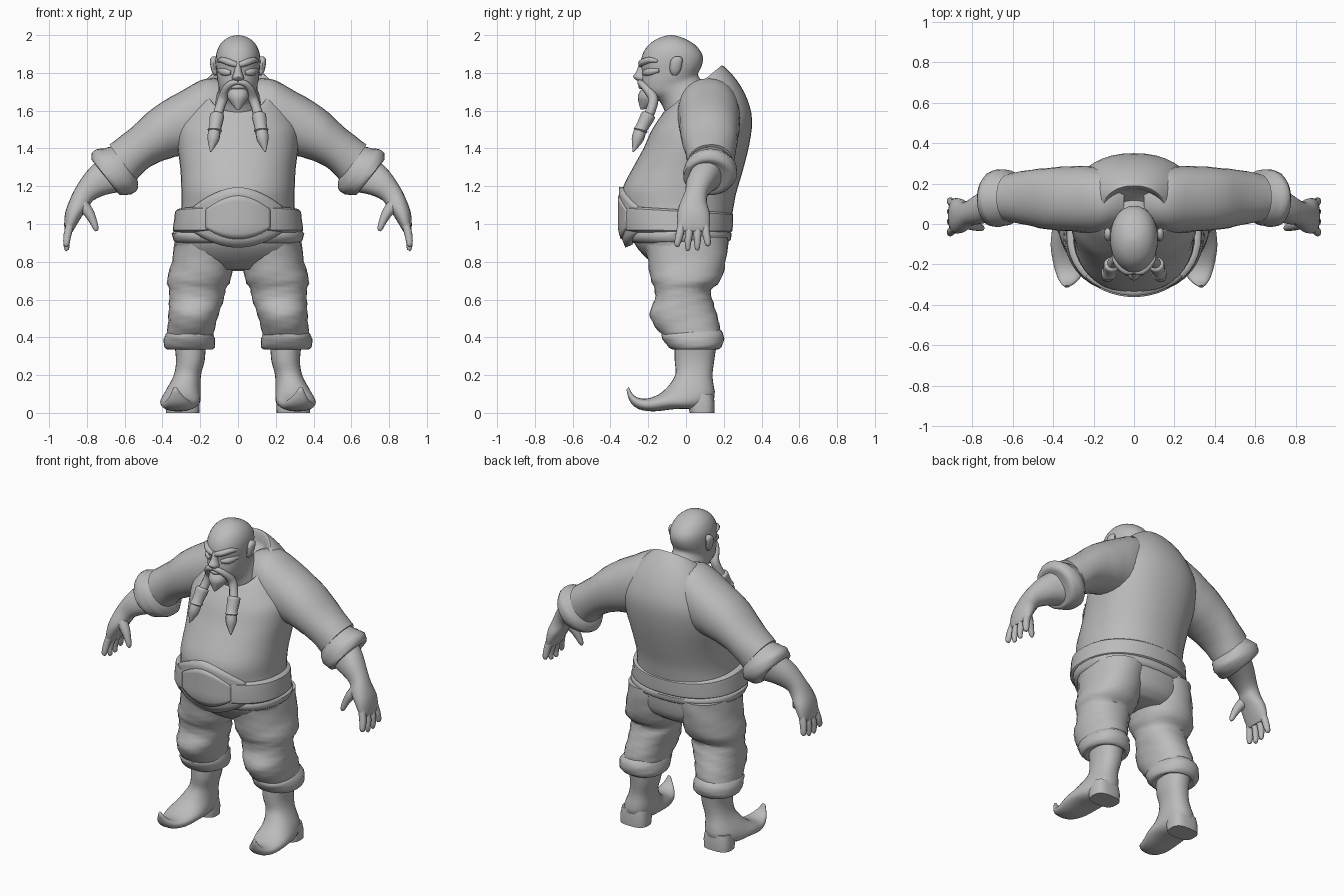
import bpy, bmesh, math
from mathutils import Vector

grey = bpy.data.materials.new("plain_grey")
grey.diffuse_color = (0.5, 0.5, 0.5, 1)


def finish(bm, name, mirror=False, angle=50):
    bmesh.ops.recalc_face_normals(bm, faces=bm.faces)
    me = bpy.data.meshes.new(name)
    bm.to_mesh(me)
    bm.free()
    ob = bpy.data.objects.new(name, me)
    bpy.context.collection.objects.link(ob)
    me.materials.append(grey)
    bpy.ops.object.select_all(action='DESELECT')
    ob.select_set(True)
    bpy.context.view_layer.objects.active = ob
    bpy.ops.object.shade_smooth_by_angle(angle=math.radians(angle))
    if mirror:
        ob.modifiers.new("Mirror", 'MIRROR')
    return ob


def smooth_rows(rows, steps):
    """Catmull-Rom interpolation between rows of numbers."""
    out = []
    n = len(rows)
    for i in range(n - 1):
        p = [rows[max(0, min(n - 1, i + k))] for k in (-1, 0, 1, 2)]
        for s in range(steps):
            t = s / steps
            out.append([0.5 * (2 * b + (c - a) * t + (2 * a - 5 * b + 4 * c - d) * t * t
                               + (3 * b - a - 3 * c + d) * t ** 3)
                        for a, b, c, d in zip(*p)])
    return out + [list(rows[-1])]


def skin(rings, name, mirror=False, angle=50):
    bm = bmesh.new()
    vs = [[bm.verts.new(p) for p in r] for r in rings]
    n = len(vs[0])
    for a, b in zip(vs, vs[1:]):
        for i in range(n):
            j = (i + 1) % n
            bm.faces.new((a[i], a[j], b[j], b[i]))
    bm.faces.new(vs[0])
    bm.faces.new(vs[-1])
    return finish(bm, name, mirror, angle)


def loft(name, rows, plane='side', mirror=False, sides=28, steps=3, power=1.0, fold=0.0, angle=50):
    """Rows: two outline points (a1, z1, a2, z2), then sideways offset and half depth."""
    rings = []
    for k, (a1, z1, a2, z2, off, half) in enumerate(smooth_rows(rows, steps)):
        ring = []
        for i in range(sides):
            t = 2 * math.pi * i / sides
            c, s = (math.copysign(abs(f) ** power, f) for f in (math.cos(t), math.sin(t)))
            m = 1 + fold * math.sin(3 * t + k * 1.3) * math.sin(k * 0.9 + t)
            a = (a1 + a2) / 2 + (a1 - a2) / 2 * c * m
            z = (z1 + z2) / 2 + (z1 - z2) / 2 * c * m
            d = off + half * s * m
            ring.append((d, a, z) if plane == 'side' else (a, d, z))
        rings.append(ring)
    return skin(rings, name, mirror, angle)


def tube(name, pts, mirror=False, sides=10, steps=3):
    """Round tube through points (x, y, z, radius)."""
    pts = smooth_rows(pts, steps)
    rings = []
    for i, p in enumerate(pts):
        d = Vector(pts[min(i + 1, len(pts) - 1)][:3]) - Vector(pts[max(i - 1, 0)][:3])
        d.normalize()
        u = d.cross(Vector((0.1, 1, 0.2))).normalized()
        v = d.cross(u)
        c = Vector(p[:3])
        rings.append([c + p[3] * (u * math.cos(2 * math.pi * k / sides)
                                  + v * math.sin(2 * math.pi * k / sides)) for k in range(sides)])
    return skin(rings, name, mirror)


# shirt body, tilting back up to an open collar
loft("shirt_body", [
    (-.27, .90, .21, .93, 0, .29), (-.32, 1.0, .235, 1.0, 0, .31),
    (-.335, 1.1, .25, 1.08, 0, .30), (-.335, 1.19, .265, 1.16, 0, .30),
    (-.28, 1.3, .30, 1.28, 0, .305), (-.225, 1.4, .335, 1.42, 0, .32),
    (-.19, 1.48, .35, 1.55, 0, .32), (-.155, 1.54, .325, 1.66, 0, .28),
    (-.13, 1.575, .27, 1.76, 0, .235), (-.12, 1.59, .2, 1.835, 0, .175),
    (-.10, 1.59, .18, 1.825, 0, .155), (-.08, 1.55, .17, 1.76, 0, .14)],
    sides=40, power=.9)

# sleeves, turned-up cuffs, forearms with palms
loft("sleeve", [
    (.05, 1.74, .12, 1.40, .12, .15), (.16, 1.772, .24, 1.37, .12, .165),
    (.30, 1.705, .33, 1.355, .125, .16), (.45, 1.615, .42, 1.325, .125, .15),
    (.57, 1.505, .49, 1.285, .13, .135), (.68, 1.42, .55, 1.22, .13, .12)],
    plane='front', mirror=True, power=.93, fold=.015)
loft("sleeve_cuff", [
    (.66, 1.41, .535, 1.24, .13, .115), (.71, 1.40, .53, 1.205, .13, .13),
    (.765, 1.39, .545, 1.165, .13, .14), (.778, 1.345, .615, 1.15, .12, .13),
    (.75, 1.32, .64, 1.17, .11, .09)],
    plane='front', mirror=True, fold=.03)
loft("forearm_and_palm", [
    (.74, 1.34, .62, 1.17, .11, .085), (.80, 1.28, .70, 1.155, .08, .078),
    (.855, 1.20, .765, 1.125, .055, .062), (.89, 1.13, .79, 1.09, .04, .072),
    (.915, 1.06, .82, 1.05, .04, .087), (.92, .99, .86, .985, .04, .085),
    (.915, .962, .875, .96, .04, .07)],
    plane='front', mirror=True, sides=20, power=.9)
for i, (y, ty, tz) in enumerate([(-.022, -.045, .885), (.02, .01, .865), (.062, .06, .868), (.1, .115, .888)]):
    tube(f"finger_{i + 1}", [(.888, y, 1.0, .022), (.902, (y + ty) / 2, .945, .021),
                             (.908, ty, .90, .017), (.906, ty, tz, .012), (.904, ty, tz - .006, .004)], True)
tube("thumb", [(.83, .01, 1.11, .035), (.79, -.005, 1.06, .028), (.765, -.015, 1.01, .02),
               (.752, -.02, .975, .014), (.75, -.02, .962, .005)], True)

# trousers: hips, baggy legs, rolled hems
loft("trouser_hips", [
    (-.29, .99, .23, 1.0, 0, .325), (-.275, .9, .225, .9, 0, .335),
    (-.21, .82, .205, .8, 0, .30), (-.13, .76, .15, .75, 0, .20)], power=.9)
loft("trouser_leg", [
    (-.22, .93, .22, .93, .17, .165), (-.2, .8, .21, .8, .187, .165),
    (-.19, .71, .185, .70, .207, .167), (-.17, .66, .135, .65, .215, .148),
    (-.165, .6, .14, .6, .22, .145), (-.19, .53, .155, .54, .233, .137),
    (-.165, .46, .175, .47, .245, .128), (-.115, .40, .18, .41, .255, .122)],
    mirror=True, power=.92, fold=.035)
loft("trouser_hem", [
    (-.115, .43, .175, .445, .253, .112), (-.13, .405, .2, .41, .257, .132),
    (-.10, .355, .195, .36, .257, .134), (-.07, .335, .17, .335, .255, .115),
    (-.05, .35, .15, .35, .255, .08)], mirror=True, power=.92, fold=.03)

# boots with curled toes and block heels
loft("boot", [
    (-.06, .38, .165, .38, .255, .085), (-.06, .28, .15, .28, .252, .076),
    (-.055, .21, .14, .19, .268, .072), (-.08, .16, .15, .08, .288, .09),
    (-.11, .125, .07, .025, .30, .102), (-.15, .095, -.06, .02, .308, .104),
    (-.21, .075, -.17, .008, .315, .085), (-.26, .083, -.25, .02, .32, .062),
    (-.287, .107, -.297, .06, .327, .035), (-.303, .138, -.315, .122, .333, .01)],
    mirror=True, power=.88)
loft("boot_heel", [(.01, .10, .145, .10, .292, .082), (.012, .04, .152, .05, .293, .09),
                   (.02, 0, .15, 0, .293, .088)], mirror=True, steps=1, power=.7, angle=35)

# belt, sash and domed buckle
loft("belt", [
    (-.315, .955, .22, .95, 0, .325), (-.345, .97, .245, .962, 0, .345),
    (-.348, 1.03, .248, 1.01, 0, .338), (-.345, 1.085, .25, 1.05, 0, .332),
    (-.325, 1.095, .235, 1.06, 0, .312)], sides=40, steps=2, power=.9, angle=35)
loft("lower_sash", [
    (-.28, .90, .205, .90, 0, .325), (-.305, .915, .235, .915, 0, .343),
    (-.31, .95, .24, .95, 0, .35), (-.29, .965, .22, .965, 0, .33)],
    sides=40, steps=2, power=.9, fold=.012)


def buckle(name, scale, lift, thick):
    bm = bmesh.new()
    nx, nz = 24, 8
    cols = []
    for i in range(nx + 1):
        f = 2 * i / nx - 1
        x = .24 * f * scale
        top = .055 + .105 * (1 - abs(f) ** 1.8)
        low = -.075 - .085 * (1 - abs(f) ** 2)
        col = []
        for j in range(nz + 1):
            dz = (low + (top - low) * j / nz) * scale
            y = -.045 - .305 * math.sqrt(1 - (x / .335) ** 2) - lift + .9 * max(0, -dz - .05) ** 1.5
            col.append(bm.verts.new((x, y, 1.035 + dz)))
        cols.append(col)
    for a, b in zip(cols, cols[1:]):
        for j in range(nz):
            bm.faces.new((a[j], b[j], b[j + 1], a[j + 1]))
    ob = finish(bm, name, angle=35)
    mod = ob.modifiers.new("Solidify", 'SOLIDIFY')
    mod.thickness = thick
    mod.offset = -1


buckle("buckle_plate", 1.0, .004, .04)
buckle("buckle_centre", .72, .011, .02)

# bald head and neck
loft("head", [
    (-.10, 1.56, .14, 1.69, 0, .135), (-.14, 1.65, .095, 1.74, 0, .108),
    (-.22, 1.68, .068, 1.78, 0, .103), (-.235, 1.74, .065, 1.80, 0, .11),
    (-.232, 1.80, .08, 1.83, 0, .115), (-.24, 1.85, .09, 1.87, 0, .118),
    (-.225, 1.91, .08, 1.91, 0, .113), (-.185, 1.96, .04, 1.955, 0, .09),
    (-.13, 1.99, -.02, 1.987, 0, .05), (-.085, 2.0, -.07, 2.0, 0, .008)], power=.95)
loft("nose", [
    (-.245, 1.86, -.2, 1.86, 0, .014), (-.262, 1.81, -.2, 1.81, 0, .02),
    (-.28, 1.778, -.2, 1.775, 0, .032), (-.255, 1.757, -.2, 1.757, 0, .026)], sides=12)
tube("brow", [(.008, -.238, 1.842, .014), (.045, -.232, 1.855, .018),
              (.085, -.192, 1.868, .016), (.105, -.15, 1.862, .006)], True)
tube("cheek", [(.035, -.222, 1.80, .012), (.07, -.195, 1.805, .022), (.1, -.14, 1.815, .012)], True)
tube("lower_lip", [(-.04, -.222, 1.722, .006), (0, -.24, 1.727, .013), (.04, -.222, 1.722, .006)])
loft("ear", [
    (-.075, 1.79, -.05, 1.785, .115, .012), (-.085, 1.81, -.03, 1.81, .124, .016),
    (-.085, 1.85, -.02, 1.85, .13, .018), (-.075, 1.875, -.02, 1.878, .13, .016),
    (-.055, 1.888, -.035, 1.888, .126, .008)], mirror=True, sides=12)

# goatee, moustache and banded braids
loft("goatee", [
    (-.235, 1.715, -.15, 1.70, 0, .055), (-.255, 1.68, -.15, 1.66, 0, .055),
    (-.25, 1.64, -.17, 1.63, 0, .035), (-.24, 1.605, -.225, 1.605, 0, .007)], sides=16)
tube("moustache_braid", [
    (0, -.245, 1.752, .013), (.035, -.238, 1.745, .017), (.065, -.21, 1.715, .02),
    (.078, -.175, 1.67, .027), (.095, -.18, 1.62, .026), (.112, -.205, 1.56, .028)], True)
tube("braid_band", [
    (.109, -.197, 1.585, .026), (.11, -.2, 1.578, .038), (.113, -.207, 1.56, .038),
    (.122, -.237, 1.505, .033), (.123, -.24, 1.497, .039), (.124, -.243, 1.488, .03)], True, sides=14, steps=2)
tube("braid_tip", [
    (.123, -.24, 1.50, .032), (.13, -.255, 1.455, .033),
    (.138, -.268, 1.415, .019), (.145, -.28, 1.382, .003)], True)
